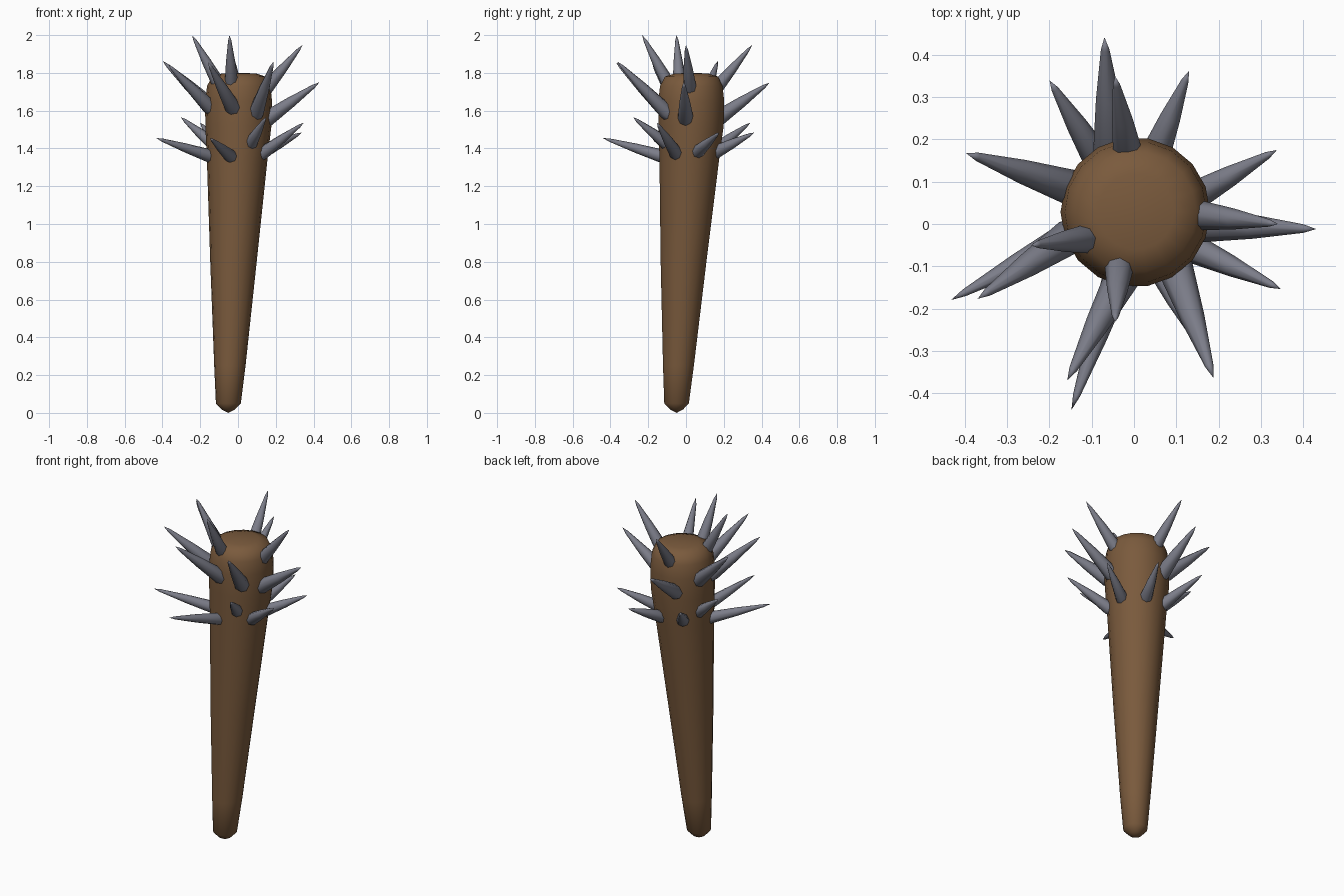
import bpy, bmesh, math
from mathutils import Vector

if "Cube" in bpy.data.objects:
    bpy.data.objects.remove(bpy.data.objects["Cube"])


def material(name, rgb):
    m = bpy.data.materials.new(name)
    m.diffuse_color = (*rgb, 1)
    m.use_nodes = True
    m.node_tree.nodes["Principled BSDF"].inputs["Base Color"].default_value = m.diffuse_color
    return m


wood = material("brown wood", (0.195, 0.103, 0.046))
iron = material("grey iron", (0.20, 0.205, 0.25))


def loft(name, rings, axis, sides, mat, angle):
    """Skin round rings (centre, radius); radius 0 makes a pole."""
    bm = bmesh.new()
    quat = Vector(axis).to_track_quat('Z', 'Y')
    loops = []
    for centre, r in rings:
        c = Vector(centre)
        if r == 0:
            loops.append([bm.verts.new(c)] * sides)
        else:
            loops.append([bm.verts.new(c + quat @ Vector((
                r * math.cos(2 * math.pi * i / sides),
                r * math.sin(2 * math.pi * i / sides), 0))) for i in range(sides)])
    for a, b in zip(loops, loops[1:]):
        for i in range(sides):
            j = (i + 1) % sides
            corners = list(dict.fromkeys((a[i], a[j], b[j], b[i])))
            bm.faces.new(corners)
    bmesh.ops.recalc_face_normals(bm, faces=bm.faces)
    me = bpy.data.meshes.new(name)
    bm.to_mesh(me)
    bm.free()
    me.materials.append(mat)
    ob = bpy.data.objects.new(name, me)
    bpy.context.collection.objects.link(ob)
    bpy.ops.object.select_all(action='DESELECT')
    ob.select_set(True)
    bpy.context.view_layer.objects.active = ob
    bpy.ops.object.shade_smooth_by_angle(angle=math.radians(angle))


# leaning tapered shaft with rounded ends: z, centre x, centre y, radius
profile = [(0.0, -.052, -.05, 0), (.018, -.052, -.05, .035), (.05, -.051, -.05, .066),
           (.25, -.043, -.040, .083), (.80, -.024, -.013, .123), (1.35, -.004, .018, .161),
           (1.52, .002, .027, .175), (1.65, .003, .028, .177), (1.73, .004, .028, .168),
           (1.78, .005, .029, .143), (1.797, .005, .029, .09), (1.80, .005, .029, 0)]
loft("club_shaft", [((x, y, z), r) for z, x, y, r in profile], (0, 0, 1), 18, wood, 60)

# three rows of spikes: (surface point, tip), base radius per row
rows = {
    "top_spike": (.036, [
        ((-.11, -.035, 1.755), (-.243, -.05, 2.0)),
        ((-.035, -.10, 1.755), (-.045, -.232, 2.0)),
        ((.16, .02, 1.73), (.341, .0, 1.947)),
        ((-.015, .17, 1.73), (-.045, .35, 1.947))]),
    "middle_spike": (.042, [
        ((-.16, .09, 1.64), (-.398, .168, 1.862)),
        ((-.16, -.035, 1.63), (-.37, -.177, 1.845)),
        ((-.03, -.13, 1.62), (-.158, -.37, 1.855)),
        ((.10, -.11, 1.60), (.188, -.364, 1.86)),
        ((.165, -.002, 1.565), (.431, -.012, 1.75)),
        ((-.055, .185, 1.57), (-.07, .442, 1.748))]),
    "lower_spike": (.036, [
        ((-.15, -.025, 1.36), (-.433, -.18, 1.455)),
        ((-.04, -.13, 1.36), (-.148, -.44, 1.455)),
        ((.07, -.11, 1.43), (.148, -.28, 1.565)),
        ((.145, -.06, 1.385), (.348, -.154, 1.536)),
        ((.15, .07, 1.39), (.338, .175, 1.484)),
        ((.055, .175, 1.39), (.13, .362, 1.484)),
        ((-.09, .16, 1.40), (-.20, .34, 1.536)),
        ((-.14, .075, 1.43), (-.302, .125, 1.565))]),
}
for row, (radius, spikes) in rows.items():
    for n, (base, tip) in enumerate(spikes, 1):
        base, tip = Vector(base), Vector(tip)
        axis = tip - base
        start = base - axis.normalized() * .04  # sunk into the wood
        shape = [(0, 0), (0, .85), (.08, 1), (.5, .68), (.9, .24), (1, 0)]
        loft(f"{row}_{n}", [(start.lerp(tip, t), radius * f) for t, f in shape],
             axis, 8, iron, 50)
